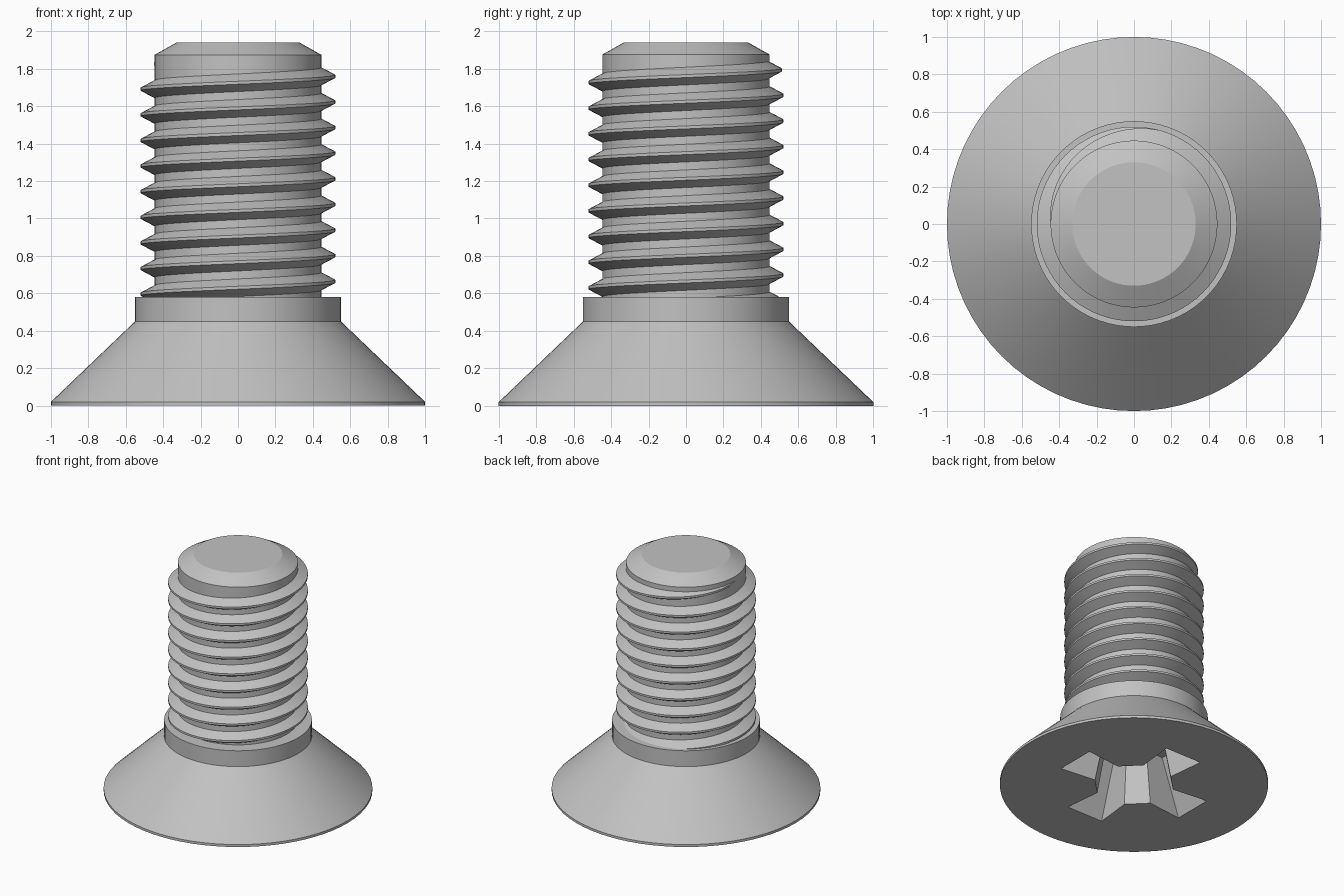
import bpy, bmesh, math

SEGMENTS = 72
PITCH = 0.137

cube = bpy.data.objects.get("Cube")
if cube:
    bpy.data.objects.remove(cube, do_unlink=True)

steel = bpy.data.materials.new("grey steel")
steel.use_nodes = True
steel.diffuse_color = (0.54, 0.54, 0.54, 1)
steel.node_tree.nodes["Principled BSDF"].inputs["Base Color"].default_value = steel.diffuse_color


def loft(name, rings):
    """Skin a series of closed rings and cap both ends."""
    bm = bmesh.new()
    loops = [[bm.verts.new(p) for p in ring] for ring in rings]
    for a, b in zip(loops, loops[1:]):
        for i in range(len(a)):
            j = (i + 1) % len(a)
            bm.faces.new((a[i], a[j], b[j], b[i]))
    bm.faces.new(loops[0][::-1])
    bm.faces.new(loops[-1])
    bmesh.ops.recalc_face_normals(bm, faces=bm.faces)
    mesh = bpy.data.meshes.new(name)
    bm.to_mesh(mesh)
    bm.free()
    mesh.materials.append(steel)
    obj = bpy.data.objects.new(name, mesh)
    bpy.context.collection.objects.link(obj)
    return obj


def select(obj):
    bpy.ops.object.select_all(action='DESELECT')
    obj.select_set(True)
    bpy.context.view_layer.objects.active = obj


def lathe(name, profile):
    angles = [math.tau * i / SEGMENTS for i in range(SEGMENTS)]
    return loft(name, [[(r * math.cos(a), r * math.sin(a), z) for a in angles]
                       for r, z in profile])


def cross(z, tip, width, inner, notch):
    """Four flared arms joined by chamfered inner corners."""
    arm = [(inner, -notch), (tip, -width), (tip, width), (inner, notch)]
    ring = []
    for k in range(4):
        c, s = round(math.cos(k * math.pi / 2)), round(math.sin(k * math.pi / 2))
        ring += [(x * c - y * s, x * s + y * c, z) for x, y in arm]
    return ring


# Countersunk head with its collar
head = lathe("head", [(1, 0), (1, 0.02), (0.55, 0.45), (0.55, 0.58)])

# Tapered cross-shaped drive recess in the underside
cutter = loft("recess_cutter", [cross(-0.05, 0.595, 0.17, 0.277, 0.136),
                                cross(0.42, 0.37, 0.115, 0.2, 0.095)])
cutter.hide_render = True
cut = head.modifiers.new("recess", 'BOOLEAN')
cut.operation = 'DIFFERENCE'
cut.solver = 'EXACT'
cut.object = cutter
select(head)
bpy.ops.object.modifier_apply(modifier=cut.name)
bpy.data.objects.remove(cutter, do_unlink=True)

# Shaft core with a chamfered end
shaft = lathe("shaft", [(0.446, 0.5), (0.446, 1.875), (0.33, 1.94)])

# Right-handed helical thread, fading out near the shaft end
rings = []
first, last = -9 * SEGMENTS, SEGMENTS // 2
for i in range(first, last + 1):
    angle = math.tau * i / SEGMENTS
    z = 1.76 + PITCH * i / SEGMENTS
    fade = min(1, (last - i) / (0.29 * SEGMENTS))
    crest = 0.447 + 0.073 * fade
    half = 0.015 + 0.038 * fade
    section = [(0.435, -half), (crest, -0.008), (crest, 0.008), (0.435, half)]
    rings.append([(r * math.cos(angle), r * math.sin(angle), z + dz) for r, dz in section])
thread = loft("thread", rings)

for part in (head, shaft, thread):
    select(part)
    bpy.ops.object.shade_smooth_by_angle(angle=math.radians(25))
